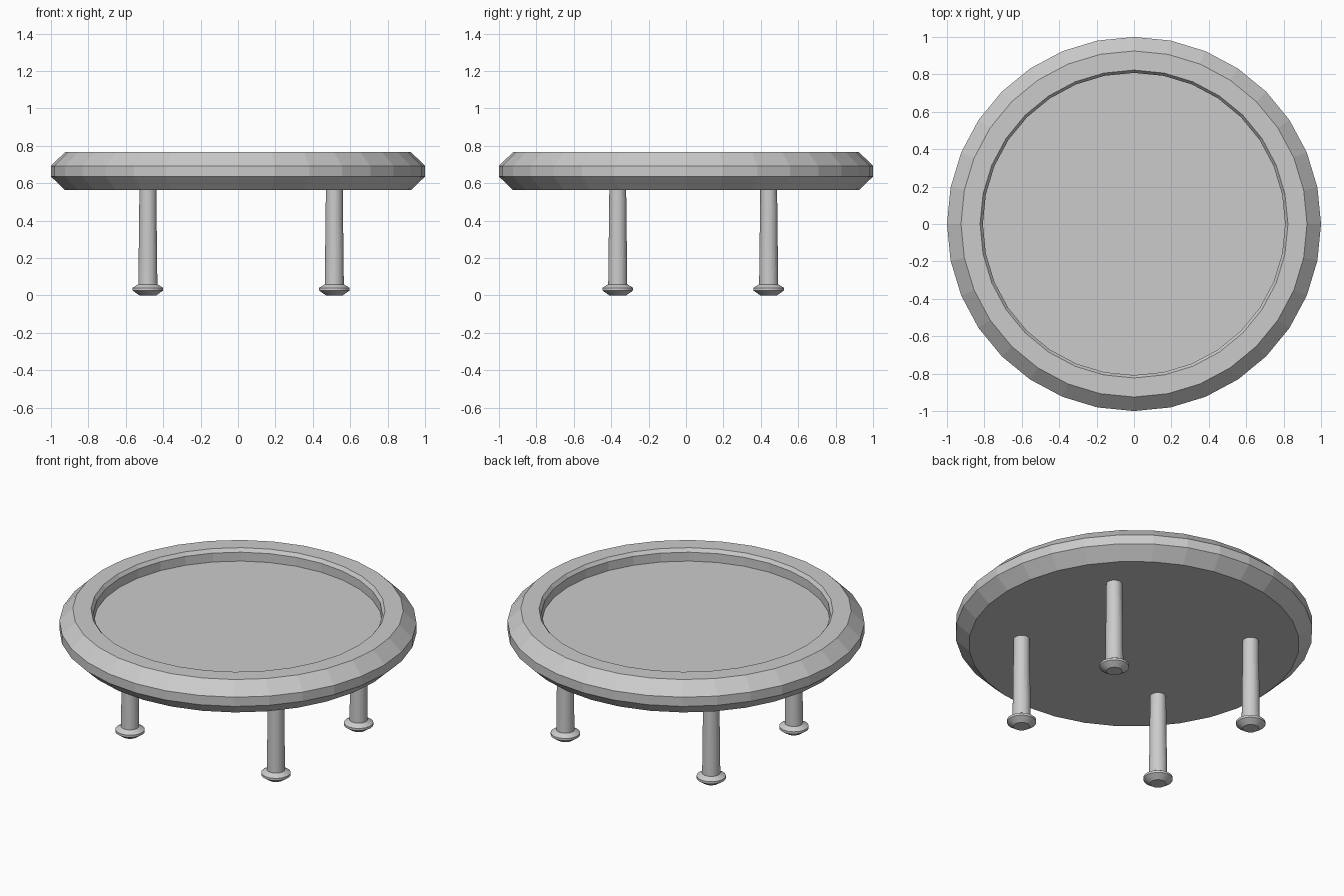
import bpy
import bmesh
from math import cos, sin, tau

cube = bpy.data.objects.get("Cube")
if cube:
    bpy.data.objects.remove(cube, do_unlink=True)

SIDES = 32


def lathe(name, profile, location=(0, 0, 0)):
    """Turn a (radius, height) profile, listed bottom to top, into a capped solid."""
    bm = bmesh.new()
    rings = [[bm.verts.new((r * cos(tau * i / SIDES), r * sin(tau * i / SIDES), z))
              for i in range(SIDES)] for r, z in profile]
    for low, high in zip(rings, rings[1:]):
        for i in range(SIDES):
            j = (i + 1) % SIDES
            bm.faces.new((low[i], low[j], high[j], high[i]))
    bm.faces.new(rings[0][::-1])
    bm.faces.new(rings[-1])
    mesh = bpy.data.meshes.new(name)
    bm.to_mesh(mesh)
    bm.free()
    obj = bpy.data.objects.new(name, mesh)
    obj.location = location
    bpy.context.collection.objects.link(obj)
    return obj


# Round top with bevelled rim and a recessed floor
lathe("table_top", [
    (0.925, 0.563), (1.0, 0.635), (1.0, 0.692), (0.925, 0.766),
    (0.823, 0.766), (0.808, 0.745), (0.808, 0.69),
])

# Tapered legs, each ending in a flared foot
LEG = [(0.051, 0.05), (0.045, 0.57)]
FOOT = [(0.045, 0.0), (0.082, 0.026), (0.082, 0.04), (0.053, 0.058)]
for depth, y in (("front", -0.365), ("back", 0.442)):
    for side, x in (("right", -0.482), ("left", 0.515)):
        lathe(f"{depth}_{side}_leg", LEG, (x, y, 0))
        lathe(f"{depth}_{side}_foot", FOOT, (x, y, 0))
